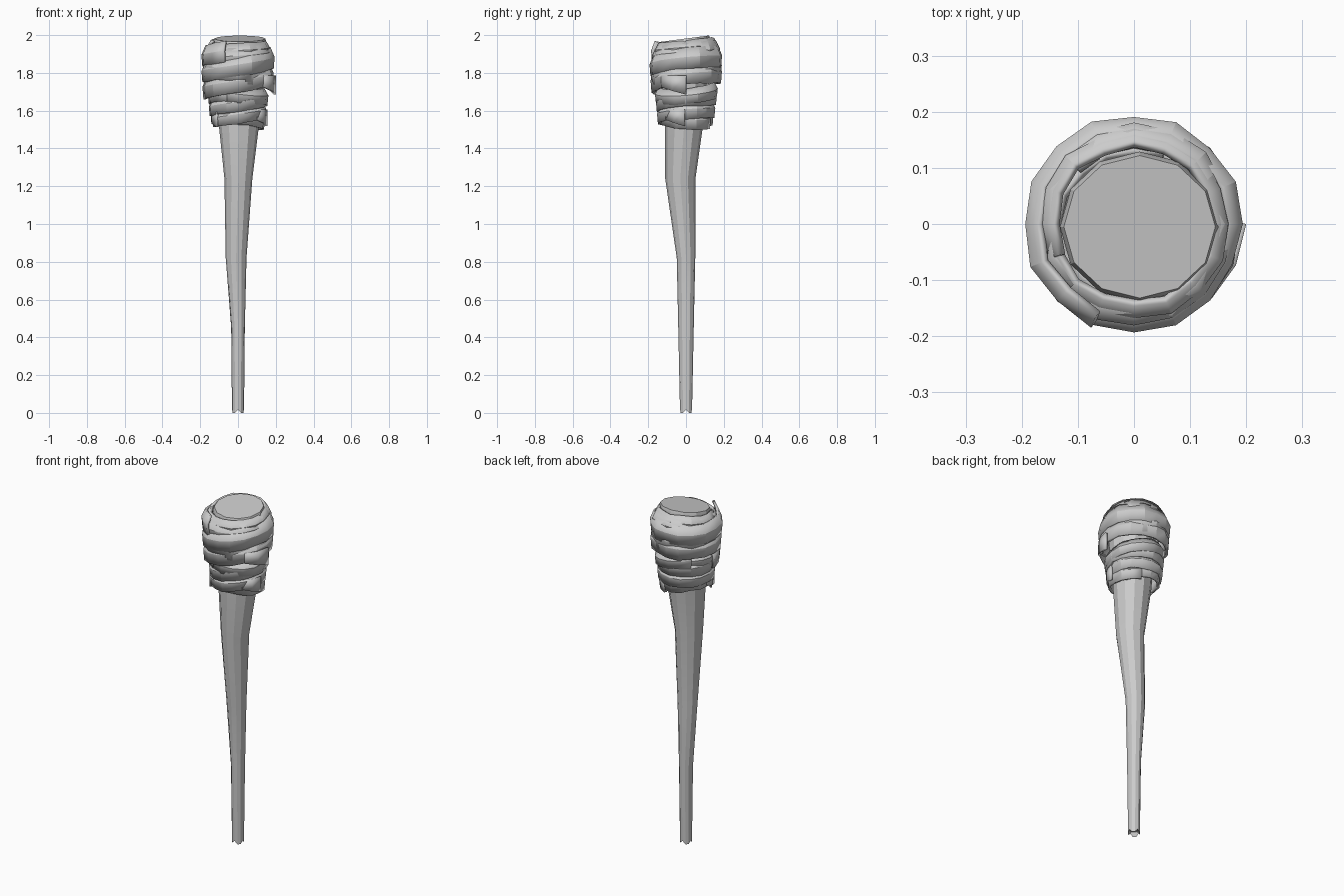
import bpy, bmesh, math, random
from mathutils import Vector

random.seed(4)
cube = bpy.data.objects.get("Cube")
if cube:
    bpy.data.objects.remove(cube, do_unlink=True)

grey = bpy.data.materials.new("plain_grey")
grey.use_nodes = True
COLOUR = (0.6, 0.6, 0.6, 1)
grey.diffuse_color = COLOUR
grey.node_tree.nodes["Principled BSDF"].inputs["Base Color"].default_value = COLOUR


def finish(name, bm, angle):
    bmesh.ops.recalc_face_normals(bm, faces=bm.faces)
    mesh = bpy.data.meshes.new(name)
    bm.to_mesh(mesh)
    bm.free()
    mesh.materials.append(grey)
    obj = bpy.data.objects.new(name, mesh)
    bpy.context.collection.objects.link(obj)
    bpy.ops.object.select_all(action="DESELECT")
    obj.select_set(True)
    bpy.context.view_layer.objects.active = obj
    bpy.ops.object.shade_smooth_by_angle(angle=math.radians(angle))
    return obj


def bridge(bm, a, b, closed):
    n = len(a)
    for i in range(n if closed else n - 1):
        j = (i + 1) % n
        bm.faces.new((a[i], a[j], b[j], b[i]))


# Crooked, tapering handle running up to a tilted cap
def build_handle(sides=12):
    bm = bmesh.new()
    # height, centre x, centre y, radius x, radius y
    sections = [(0.025, 0, 0, 0.022, 0.022), (0, 0, 0, 0.032, 0.032),
                (0.45, 0, 0, 0.036, 0.041), (0.82, -0.01, 0, 0.055, 0.049),
                (1.24, 0.002, -0.03, 0.074, 0.08), (1.52, 0.005, -0.01, 0.106, 0.1),
                (1.96, 0.01, -0.005, 0.142, 0.134), (1.982, 0.01, -0.005, 0.135, 0.127)]
    rings = []
    for k, (z, cx, cy, rx, ry) in enumerate(sections):
        ring = []
        for i in range(sides):
            a = math.tau * i / sides
            y = cy + ry * math.sin(a)
            lift = 0.13 * y if z > 1.9 else 0
            if k == 1:                       # ragged foot
                lift = 0.018 * (i % 3 == 0)
            ring.append(bm.verts.new((cx + rx * math.cos(a), y, z + lift)))
        rings.append(ring)
    for a, b in zip(rings, rings[1:]):
        bridge(bm, a, b, True)
    bm.faces.new(rings[0])
    bm.faces.new(rings[-1])
    finish("handle", bm, 28)


# Cloth strip wound round the head, as a rising and tilted spiral
def build_wrap(name, start, turns, z0, pitch, radius, width, tilt=0.0, phase=0.0, sides=16):
    bm = bmesh.new()
    steps = round(turns * sides)
    rows = [[], [], []]
    first = round(start / 360 * sides)
    for s in range(steps + 1):
        a = math.tau * (first + s) / sides
        t = s / steps
        r = radius[0] + (radius[1] - radius[0]) * t + random.uniform(-0.004, 0.004)
        z = z0 + pitch * s / sides + tilt * math.cos(a - math.radians(phase))
        w = width * random.uniform(0.9, 1.06)
        # lower edge, bulging middle, tucked upper edge
        for row, (dr, dz) in zip(rows, ((0.002, -0.5), (0.007, 0.05), (-0.014, 0.5))):
            p = Vector((math.cos(a), math.sin(a), 0)) * (r + dr)
            row.append(bm.verts.new((p.x, p.y, z + dz * w)))
    bridge(bm, rows[0], rows[1], False)
    bridge(bm, rows[1], rows[2], False)
    obj = finish(name, bm, 25)
    cloth = obj.modifiers.new("cloth_thickness", "SOLIDIFY")
    cloth.thickness = 0.014
    cloth.offset = -1
    return obj


build_handle()

# Narrow lower windings
build_wrap("lower_wrap", 200, 2.1, 1.565, 0.065, (0.142, 0.155), 0.095, 0.01, 0)
build_wrap("lower_cross_wrap", 30, 1.1, 1.585, -0.02, (0.135, 0.138), 0.1, 0.02, 200)
build_wrap("neck_cross_wrap", 60, 1.2, 1.69, 0.01, (0.15, 0.16), 0.085, 0.025, 150)

# Wide upper windings
build_wrap("upper_wrap", 170, 2.2, 1.735, 0.085, (0.178, 0.19), 0.115, 0.016, 10)
build_wrap("middle_cross_wrap", 250, 1.1, 1.81, 0.02, (0.178, 0.184), 0.12, 0.02, 130)
build_wrap("top_wrap", 100, 1.4, 1.885, 0.025, (0.176, 0.168), 0.1, 0.014, 60)
build_wrap("rim_wrap", 180, 1.05, 1.925, 0.01, (0.162, 0.162), 0.085, 0.013, 80)


# Loose cloth ends hanging off the windings
def build_loose_end(name, angle, z, radius, size):
    bm = bmesh.new()
    rows = [[], []]
    for i in range(3):
        a = math.radians(angle + 22 * (i - 1))
        r = radius + 0.004 * i
        for row, dz in zip(rows, (-0.25 * i - 0.25, 0.5)):
            row.append(bm.verts.new((r * math.cos(a), r * math.sin(a), z + dz * size)))
    bridge(bm, rows[0], rows[1], False)
    obj = finish(name, bm, 25)
    cloth = obj.modifiers.new("cloth_thickness", "SOLIDIFY")
    cloth.thickness = 0.012


for name, angle, z, radius, size in (
        ("upper_loose_end", -22, 1.745, 0.192, 0.08),
        ("lower_left_loose_end", -25, 1.57, 0.148, 0.07),
        ("lower_right_loose_end", 200, 1.565, 0.144, 0.07)):
    build_loose_end(name, angle, z, radius, size)
